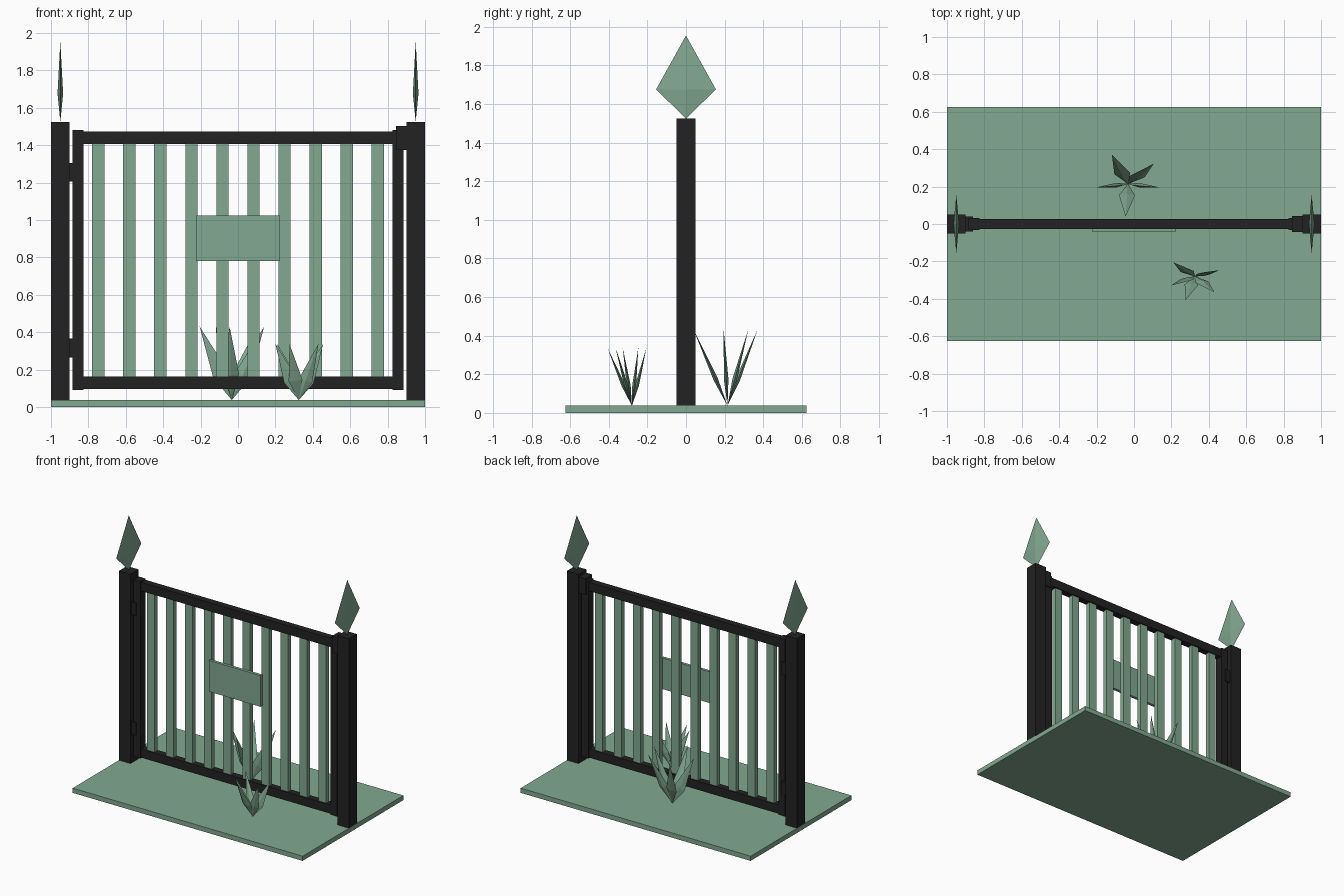
import bpy
from mathutils import Vector

if "Cube" in bpy.data.objects:
    bpy.data.objects.remove(bpy.data.objects["Cube"])


def material(name, rgb):
    m = bpy.data.materials.new(name)
    m.diffuse_color = (*rgb, 1)
    m.use_nodes = True
    m.node_tree.nodes["Principled BSDF"].inputs["Base Color"].default_value = m.diffuse_color
    return m


GREEN = material("sage green", (0.225, 0.395, 0.285))
BLACK = material("charcoal", (0.016, 0.016, 0.016))


def mesh_object(name, verts, faces, mat):
    me = bpy.data.meshes.new(name)
    me.from_pydata(verts, [], faces)
    me.materials.append(mat)
    ob = bpy.data.objects.new(name, me)
    bpy.context.collection.objects.link(ob)
    return ob


def box(name, x, y, z, mat):
    """Box from (min, max) pairs."""
    v = [(a, b, c) for a in x for b in y for c in z]
    f = [(0, 1, 3, 2), (4, 6, 7, 5), (0, 4, 5, 1),
         (2, 3, 7, 6), (0, 2, 6, 4), (1, 5, 7, 3)]
    return mesh_object(name, v, f, mat)


def blade(name, base, tip, wide_axis, half_wide, half_thick, frac=0.35):
    """Thin four-sided spindle: pointed at both ends, widest at frac."""
    base, tip = Vector(base), Vector(tip)
    axis = (tip - base).normalized()
    w = Vector(wide_axis)
    w = (w - axis * w.dot(axis)).normalized()
    t = axis.cross(w)
    mid = base.lerp(tip, frac)
    v = [base, mid + w * half_wide, mid + t * half_thick,
         mid - w * half_wide, mid - t * half_thick, tip]
    f = []
    for i in range(4):
        a, b = 1 + i, 1 + (i + 1) % 4
        f += [(0, b, a), (5, a, b)]
    return mesh_object(name, v, f, GREEN)


# base slab
TOP = 0.037
box("base_slab", (-1, 1), (-0.625, 0.625), (0, TOP), GREEN)

# posts, finials and gate stiles on both sides
for s, side in ((-1, "left"), (1, "right")):
    box(f"{side}_post", sorted((s * 0.9, s)), (-0.05, 0.05), (TOP, 1.525), BLACK)
    blade(f"{side}_finial", (s * 0.95, 0, 1.525), (s * 0.95, 0, 1.955),
          (0, 1, 0), 0.155, 0.015)
    box(f"{side}_stile", sorted((s * 0.825, s * 0.885)), (-0.032, 0.032),
        (0.09, 1.48), BLACK)

# gate rails
box("top_rail", (-0.84, 0.84), (-0.026, 0.026), (1.405, 1.473), BLACK)
box("bottom_rail", (-0.84, 0.84), (-0.026, 0.026), (0.095, 0.163), BLACK)

# hinges and latch
for label, z in (("lower", 0.315), ("upper", 1.255)):
    box(f"{label}_hinge", (-0.905, -0.86), (-0.04, 0.04), (z - 0.05, z + 0.05), BLACK)
box("latch", (0.845, 0.905), (-0.042, 0.042), (1.375, 1.503), BLACK)

# vertical bars
for i in range(10):
    x = -0.747 + i * 0.166
    box(f"bar_{i + 1}", (x - 0.033, x + 0.033), (-0.018, 0.018), (0.15, 1.42), GREEN)

# blank plate
box("plate", (-0.225, 0.225), (-0.04, -0.017), (0.78, 1.025), GREEN)


# spiky plants
def plant(name, centre, height, half_wide, half_thick, tips):
    for i, (x, y) in enumerate(tips):
        blade(f"{name}_leaf_{i + 1}", (*centre, TOP), (x, y, height),
              (1, 0, 0), half_wide, half_thick)


plant("back_plant", (-0.033, 0.215), 0.43, 0.043, 0.012,
      [(-0.118, 0.37), (0.105, 0.322), (0.14, 0.195), (-0.045, 0.04), (-0.205, 0.195)])
plant("front_plant", (0.325, -0.28), 0.338, 0.037, 0.01,
      [(0.21, -0.205), (0.455, -0.247), (0.43, -0.365), (0.275, -0.407), (0.2, -0.328)])
